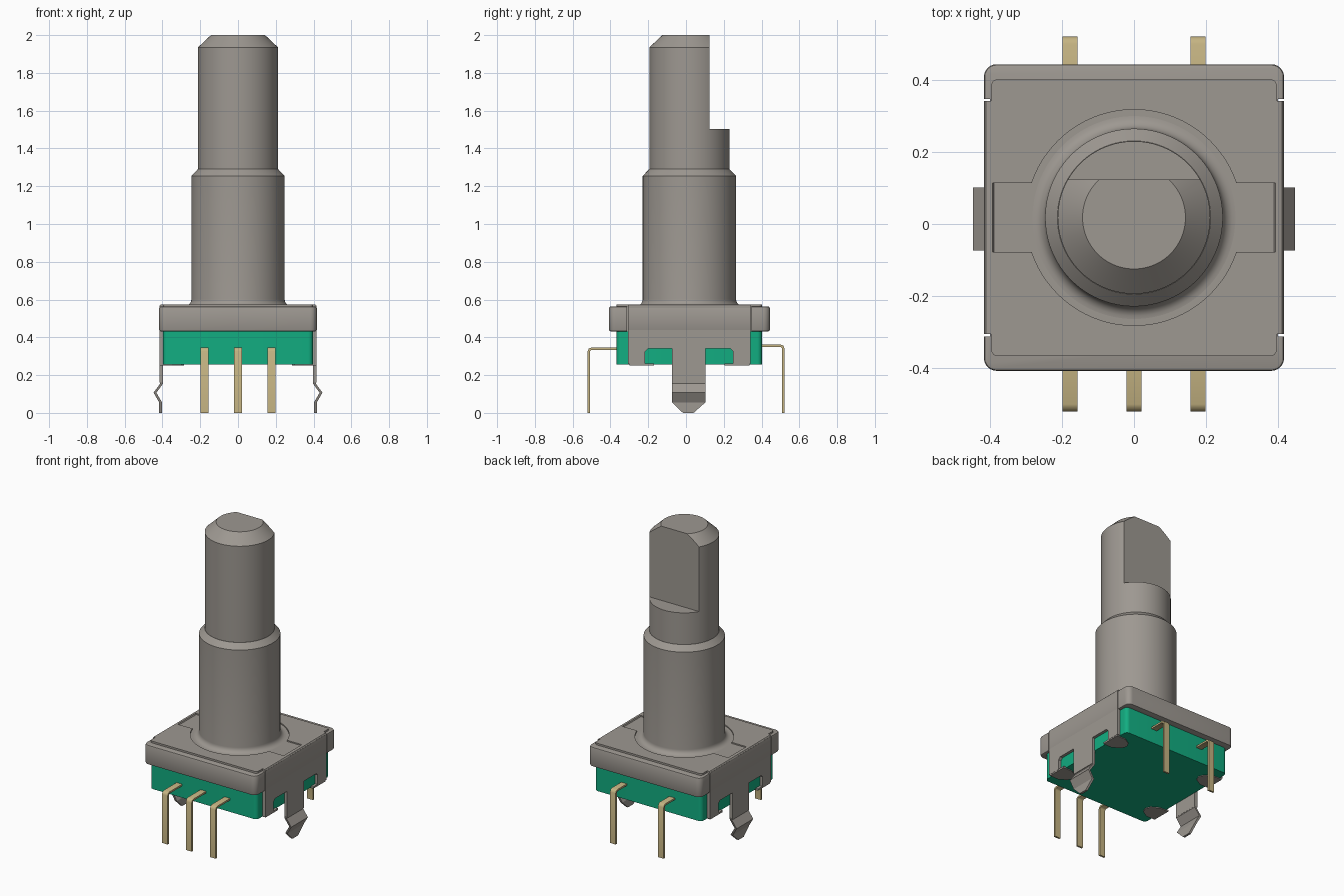
import bpy, bmesh, math
from mathutils import Vector

cube = bpy.data.objects.get("Cube")
if cube:
    bpy.data.objects.remove(cube, do_unlink=True)

CY = 0.018  # y of the shaft axis and of the body centre


def material(name, rgb):
    m = bpy.data.materials.new(name)
    m.use_nodes = True
    m.diffuse_color = (*rgb, 1)
    m.node_tree.nodes["Principled BSDF"].inputs["Base Color"].default_value = (*rgb, 1)
    return m


METAL = material("warm grey metal", (0.34, 0.315, 0.285))
GREEN = material("green plastic", (0.006, 0.42, 0.22))
GOLD = material("pale gold", (0.56, 0.455, 0.225))


def finish(name, bm, mat):
    bmesh.ops.recalc_face_normals(bm, faces=bm.faces)
    me = bpy.data.meshes.new(name)
    bm.to_mesh(me)
    bm.free()
    ob = bpy.data.objects.new(name, me)
    bpy.context.collection.objects.link(ob)
    if mat:
        me.materials.append(mat)
    return ob


def prism(name, poly, axis, lo, hi, mat):
    """Extrude a 2D outline along an axis: x uses (y,z), y uses (x,z), z uses (x,y)."""
    place = {"x": lambda a, b, t: (t, a, b), "y": lambda a, b, t: (a, t, b),
             "z": lambda a, b, t: (a, b, t)}[axis]
    bm = bmesh.new()
    face = bm.faces.new([bm.verts.new(place(a, b, lo)) for a, b in poly])
    ext = bmesh.ops.extrude_face_region(bm, geom=[face])
    step = Vector(place(0, 0, hi - lo))
    bmesh.ops.translate(bm, vec=step, verts=[v for v in ext["geom"] if isinstance(v, bmesh.types.BMVert)])
    return finish(name, bm, mat)


def rounded_rect(x, y0, y1, r, n=6):
    pts = []
    for k, (cx, cy) in enumerate([(x - r, y1 - r), (r - x, y1 - r), (r - x, y0 + r), (x - r, y0 + r)]):
        for i in range(n + 1):
            a = math.pi / 2 * (k + i / n)
            pts.append((cx + r * math.cos(a), cy + r * math.sin(a)))
    return pts


def lathe(name, profile, mat, steps=96):
    bm = bmesh.new()
    vs = [bm.verts.new((r, CY, z)) for r, z in profile]
    es = [bm.edges.new(p) for p in zip(vs, vs[1:])]
    bmesh.ops.spin(bm, geom=vs + es, cent=(0, CY, 0), axis=(0, 0, 1),
                   angle=2 * math.pi, steps=steps, use_merge=True)
    bmesh.ops.remove_doubles(bm, verts=bm.verts, dist=1e-5)
    return finish(name, bm, mat)


def apply_mod(ob, kind, **settings):
    bpy.ops.object.select_all(action="DESELECT")
    bpy.context.view_layer.objects.active = ob
    ob.select_set(True)
    mod = ob.modifiers.new(kind, kind)
    for k, v in settings.items():
        setattr(mod, k, v)
    bpy.ops.object.modifier_apply(modifier=mod.name)


def cut(ob, cutter):
    cutter.hide_render = True
    apply_mod(ob, "BOOLEAN", operation="DIFFERENCE", object=cutter, solver="EXACT")
    bpy.data.objects.remove(cutter, do_unlink=True)


def smooth(ob, deg=30):
    bpy.ops.object.select_all(action="DESELECT")
    bpy.context.view_layer.objects.active = ob
    ob.select_set(True)
    bpy.ops.object.shade_smooth_by_angle(angle=math.radians(deg))


def rect(a0, a1, b0, b1):
    return [(a0, b0), (a1, b0), (a1, b1), (a0, b1)]


# Threadless bushing with a filleted foot and a chamfered rim
fillet = [(0.282 - 0.035 * math.sin(a), 0.602 - 0.035 * math.cos(a))
          for a in [math.pi / 2 * i / 6 for i in range(7)]]
smooth(lathe("bushing", [(0, 0.55), (0.282, 0.55)] + fillet
             + [(0.247, 1.255), (0.213, 1.29), (0, 1.29)], METAL))

# Shaft with chamfered tip and a flat on the back
shaft = lathe("shaft", [(0, 1.2), (0.212, 1.2), (0.212, 1.935), (0.143, 2.0), (0, 2.0)], METAL)
cut(shaft, prism("flat_cutter", rect(0.124, 0.4, 1.502, 2.2), "x", -0.4, 0.4, None))
smooth(shaft)

# Metal cover: wrapped flange, raised top plate with a keyhole-shaped recess
flange = prism("cover_flange", rounded_rect(0.417, -0.408, 0.444, 0.035), "z", 0.432, 0.563, METAL)
apply_mod(flange, "BEVEL", width=0.008, segments=2, limit_method="ANGLE", angle_limit=math.radians(60))
for s in (-1, 1):
    for y in (-0.309, 0.345):
        cut(flange, prism("slot_cutter", rect(s * 0.40, s * 0.5, y - 0.003, y + 0.003), "z", 0.3, 0.7, None))
smooth(flange)

top = prism("cover_top_plate", rounded_rect(0.397, -0.367, 0.402, 0.018), "z", 0.54, 0.575, METAL)
R, H = 0.30, 0.096
a0 = math.asin(H / R)
keyhole = [(0.393, CY - H), (0.393, CY + H)]
keyhole += [(R * math.cos(a), CY + R * math.sin(a))
            for a in [a0 + (math.pi - 2 * a0) * i / 32 for i in range(33)]]
keyhole += [(-0.393, CY + H), (-0.393, CY - H)]
keyhole += [(R * math.cos(a), CY + R * math.sin(a))
            for a in [math.pi + a0 + (math.pi - 2 * a0) * i / 32 for i in range(33)]]
cut(top, prism("keyhole_cutter", keyhole, "z", 0.567, 0.7, None))
smooth(top)

# Green base block
base = prism("base_block", rounded_rect(0.397, -0.367, 0.402, 0.025), "z", 0.255, 0.45, GREEN)
smooth(base)

# Side plates, snap legs and folded tabs, mirrored left and right
side_outline = [(-0.306, 0.565), (-0.306, 0.258), (-0.217, 0.258), (-0.217, 0.325), (-0.202, 0.34),
                (-0.074, 0.34), (-0.074, 0.16), (0.102, 0.16), (0.102, 0.34), (0.235, 0.34),
                (0.25, 0.325), (0.25, 0.258), (0.342, 0.258), (0.342, 0.565)]
leg_path = [(0.397, 0.17), (0.397, 0.155), (0.432, 0.107), (0.402, 0.055), (0.402, 0.0)]
leg_outline = leg_path + [(x + 0.015, z) for x, z in reversed(leg_path)]
for s, side in ((1, "left"), (-1, "right")):
    prism(f"side_plate_{side}", side_outline, "x", s * 0.396, s * 0.4165, METAL)
    # Bent shoulder joining the side plate to the top
    prism(f"cover_shoulder_{side}", [(s * 0.38, 0.55), (s * 0.4165, 0.55), (s * 0.4165, 0.564),
                                     (s * 0.411, 0.572), (s * 0.40, 0.575), (s * 0.394, 0.575)],
          "y", -0.306, 0.342, METAL)
    leg = prism(f"snap_leg_{side}", [(s * x, z) for x, z in leg_outline], "y", -0.074, 0.102, METAL)
    for v in leg.data.vertices:
        if v.co.z < 0.01:  # narrow the tip
            v.co.y = 0.012 + (v.co.y - 0.014) * 0.32
    for end, y0, y1 in (("front", -0.30, -0.17), ("back", 0.205, 0.335)):
        pts = [(0.415, y0), (0.415, y1), (0.35, y1), (0.30, y1 - 0.03),
               (0.285, (y0 + y1) / 2), (0.30, y0 + 0.03), (0.35, y0)]
        prism(f"folded_tab_{end}_{side}", [(s * x, y) for x, y in pts], "z", 0.25, 0.262, METAL)


# Bent contact pins: three in front, two behind
def pin(name, x, s, y_in, z_top):
    t, w, o = 0.012, 0.021, 0.521
    pts = [(y_in, z_top), (o - 0.02, z_top), (o - 0.006, z_top - 0.006), (o, z_top - 0.02), (o, 0),
           (o - t, 0), (o - t, z_top - 0.02), (o - 0.02, z_top - t), (y_in, z_top - t)]
    smooth(prism(name, [(s * y, z) for y, z in pts], "x", x - w, x + w, GOLD), 50)


for i, x in enumerate((-0.178, 0, 0.178)):
    pin(f"front_pin_{i + 1}", x, -1, 0.35, 0.346)
for i, x in enumerate((-0.178, 0.178)):
    pin(f"back_pin_{i + 1}", x, 1, 0.38, 0.362)
